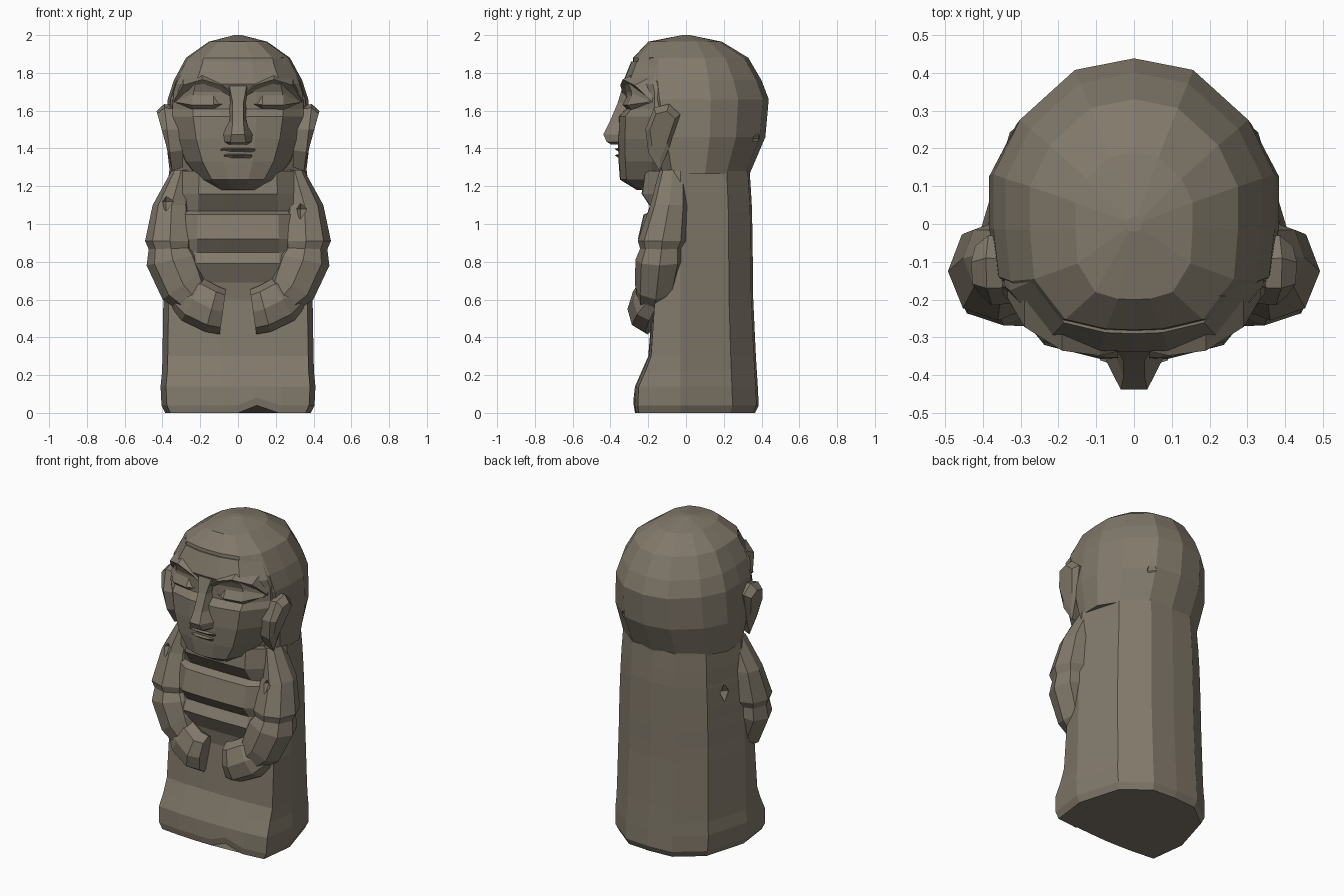
import bpy, bmesh, math
from mathutils import Vector

stone = bpy.data.materials.new("weathered_stone")
stone.diffuse_color = (0.22, 0.19, 0.145, 1)


def make_object(name, bm):
    bmesh.ops.recalc_face_normals(bm, faces=bm.faces)
    mesh = bpy.data.meshes.new(name)
    bm.to_mesh(mesh)
    bm.free()
    mesh.materials.append(stone)
    ob = bpy.data.objects.new(name, mesh)
    bpy.context.collection.objects.link(ob)
    return ob


def loft(name, rings):
    """Closed rings joined by quads, capped at both ends."""
    bm = bmesh.new()
    loops = [[bm.verts.new(p) for p in r] for r in rings]
    n = len(loops[0])
    for a, b in zip(loops, loops[1:]):
        for i in range(n):
            j = (i + 1) % n
            bm.faces.new((a[i], a[j], b[j], b[i]))
    bm.faces.new(loops[0])
    bm.faces.new(loops[-1])
    return make_object(name, bm)


def both_sides(name, rings):
    return [loft(name + side, [[(s * x, y, z) for x, y, z in r] for r in rings])
            for s, side in ((1, "_right"), (-1, "_left"))]


def whole(half, z):
    return [(x, y, z) for x, y in half] + [(-x, y, z) for x, y in reversed(half[1:-1])]


def body_ring(z, w, b, f, s):
    return whole([(0, b), (.40 * w, .97 * b), (.80 * w, .64 * b), (w, -.03),
                  (.93 * w, s), (.56 * w, f * .98), (.22 * w, f), (0, f)], z)


def head_ring(z, w, b, f):
    return whole([(0, b), (.42 * w, .93 * b), (.81 * w, .63 * b), (w, .3 * b), (w, .05 * f),
                  (.96 * w, .52 * f), (.66 * w, .9 * f), (.27 * w, .99 * f), (0, f)], z)


# robed body: height, half width, back, front, front corner
body = loft("body", [body_ring(*r) for r in (
    (0, .385, .365, -.27, -.25), (.04, .405, .385, -.277, -.255), (.14, .41, .38, -.27, -.25),
    (.22, .402, .375, -.235, -.215), (.30, .40, .37, -.20, -.185), (.60, .395, .356, -.175, -.165),
    (.69, .392, .355, -.19, -.15), (.79, .39, .354, -.24, -.14), (.85, .388, .353, -.205, -.14),
    (.92, .386, .352, -.255, -.14), (1.05, .38, .35, -.225, -.13), (1.07, .378, .35, -.175, -.12),
    (1.16, .374, .345, -.235, -.11), (1.28, .365, .337, -.22, -.10))])
# broken lower front edge
for v in body.data.vertices:
    if v.co.z < .05 and v.co.y < -.2 and .05 < v.co.x < .12:
        v.co.z += .04
        v.co.x = .1

# skull and face
skull = loft("skull", [head_ring(*r) for r in (
    (1.265, .36, .337, -.14), (1.46, .383, .42, -.20), (1.66, .372, .438, -.27),
    (1.76, .34, .40, -.29), (1.88, .275, .33, -.28), (1.965, .155, .19, -.20),
    (2.0, .02, .02, -.02))])
face = loft("face", [head_ring(*r) for r in (
    (1.18, .13, .05, -.26), (1.235, .21, .05, -.35), (1.33, .285, .05, -.357),
    (1.45, .335, .05, -.36), (1.57, .36, .05, -.355), (1.61, .362, .05, -.32),
    (1.70, .355, .05, -.32), (1.74, .342, .05, -.338), (1.86, .28, .05, -.29))])

# nose
loft("nose", [[(-a, -.30, z), (-b, y, z), (b, y, z), (a, -.30, z)] for z, a, b, y in (
    (1.42, .075, .03, -.395), (1.435, .10, .04, -.42), (1.475, .105, .035, -.438),
    (1.54, .065, .028, -.405), (1.64, .045, .028, -.362), (1.73, .06, .045, -.335))])

# brow ridges
both_sides("brow", [[(x, y + .07, z + .035), (x, y, z), (x, y + .05, z - .05)] for x, y, z in (
    (.035, -.335, 1.69), (.09, -.348, 1.735), (.19, -.335, 1.765),
    (.29, -.272, 1.735), (.335, -.195, 1.66))])

# closed almond eyes
both_sides("eye", [[(x, y + .03, z + h), (x, y, z - .35 * h), (x, y + .03, z - h), (x, y + .09, z)]
                   for x, y, z, h in ((.06, -.31, 1.64, .006), (.13, -.337, 1.645, .04),
                                      (.24, -.312, 1.645, .045), (.325, -.215, 1.645, .006))])

# lips
for name, z, k in (("upper_lip", 1.398, .09), ("lower_lip", 1.365, .075)):
    loft(name, [[(x * k, -.33, z + .012), (x * k, y, z), (x * k, -.345, z - .024), (x * k, -.30, z)]
                for x, y in ((-1, -.36), (-.4, -.378), (.4, -.378), (1, -.36))])

# ears, a side outline tapering outwards
ear = ((-.17, 1.615), (-.09, 1.635), (-.03, 1.58), (-.09, 1.40), (-.14, 1.28), (-.20, 1.38), (-.215, 1.50))


def ear_ring(x, tilt, scale):
    return [(x + tilt * (z - 1.58), -.13 + (y + .13) * scale, 1.5 + (z - 1.5) * scale) for y, z in ear]


both_sides("ear", [ear_ring(.29, 0, .9), ear_ring(.385, .12, 1), ear_ring(.42, .2, .72)])


# limbs: centre x, y, z, angle of the outward side below horizontal, half width, half depth
def limb_ring(x, y, z, angle, w, d):
    t = math.radians(angle)
    return [(x + w * c * math.cos(t), y + d * s, z - w * c * math.sin(t)) for c, s in (
        (1, 0), (.72, .75), (0, 1), (-.72, .75), (-1, 0), (-.75, -.7), (0, -1), (.7, -.75))]


arms = both_sides("arm", [limb_ring(*r) for r in (
    (.30, -.07, 1.285, 0, .05, .07), (.352, -.09, 1.10, 0, .10, .10), (.36, -.125, .91, 0, .132, .13),
    (.355, -.13, .87, 2, .118, .113), (.345, -.14, .81, 12, .142, .128),
    (.29, -.16, .68, 36, .135, .11), (.23, -.175, .61, 58, .105, .085))])
both_sides("hand", [limb_ring(*r) for r in (
    (.30, -.16, .63, 55, .09, .07), (.24, -.195, .60, 62, .125, .085),
    (.14, -.215, .55, 75, .125, .095), (.08, -.205, .535, 82, .12, .07))])

# chipped spots, cut by small octahedra
bm = bmesh.new()
for p in ((.265, -.19, 1.88), (.19, .385, 1.45), (-.345, .105, 1.0),
          (.33, -.20, 1.08), (-.38, -.185, 1.12)):
    c = Vector(p)
    r = Vector((.04, .04, .06))
    tips = [bm.verts.new(c + Vector(o) * 1.0) for o in (
        (r.x, 0, 0), (0, r.y, 0), (-r.x, 0, 0), (0, -r.y, 0), (0, 0, r.z), (0, 0, -r.z))]
    for i in range(4):
        j = (i + 1) % 4
        bm.faces.new((tips[i], tips[j], tips[4]))
        bm.faces.new((tips[j], tips[i], tips[5]))
cutter = make_object("chip_cutter", bm)
cutter.hide_render = True
cutter.hide_viewport = True
for ob in [body, skull, face] + arms:
    m = ob.modifiers.new("chips", 'BOOLEAN')
    m.operation = 'DIFFERENCE'
    m.solver = 'EXACT'
    m.object = cutter
